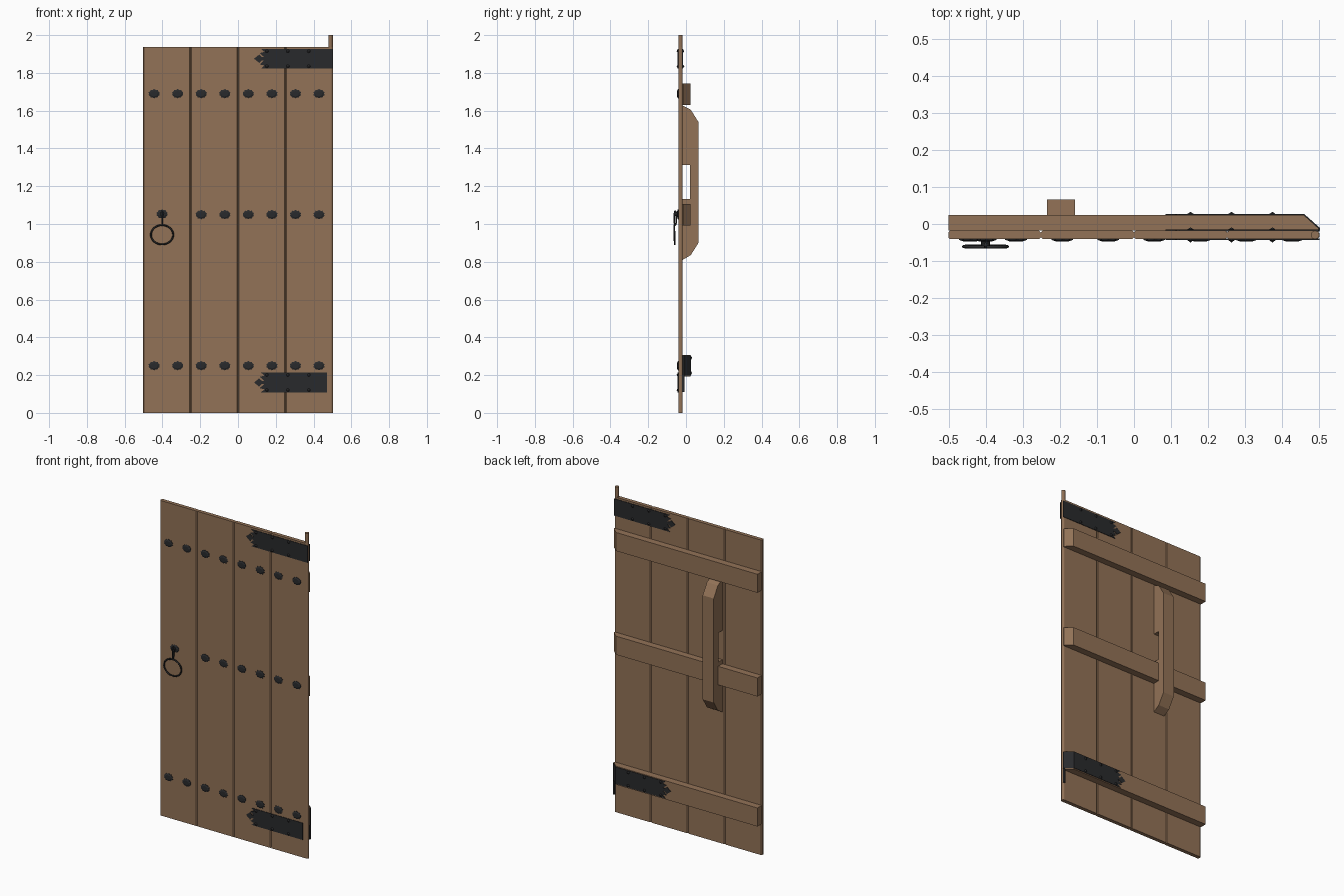
import bpy, bmesh, math
from mathutils import Vector

if "Cube" in bpy.data.objects:
    bpy.data.objects.remove(bpy.data.objects["Cube"])


def material(name, rgb):
    m = bpy.data.materials.new(name)
    m.diffuse_color = (*rgb, 1)
    m.use_nodes = True
    m.node_tree.nodes["Principled BSDF"].inputs["Base Color"].default_value = m.diffuse_color
    return m


WOOD = material("brown wood", (0.29, 0.17, 0.095))
IRON = material("dark iron", (0.022, 0.023, 0.025))


def finish(name, bm, mat):
    bmesh.ops.recalc_face_normals(bm, faces=bm.faces)
    me = bpy.data.meshes.new(name)
    bm.to_mesh(me)
    bm.free()
    me.materials.append(mat)
    ob = bpy.data.objects.new(name, me)
    bpy.context.collection.objects.link(ob)
    return ob


def prism(name, pts, axis, a, b, mat):
    """Extrude a 2D outline along an axis from a to b."""
    place = {'x': lambda p, t: (t, p[0], p[1]),
             'y': lambda p, t: (p[0], t, p[1]),
             'z': lambda p, t: (p[0], p[1], t)}[axis]
    bm = bmesh.new()
    f = bm.faces.new([bm.verts.new(place(p, a)) for p in pts])
    ext = bmesh.ops.extrude_face_region(bm, geom=[f])
    move = Vector(place((0, 0), b - a))
    bmesh.ops.translate(bm, vec=move, verts=[v for v in ext['geom'] if isinstance(v, bmesh.types.BMVert)])
    return finish(name, bm, mat)


def tube(name, pts, radius, mat):
    """Closed round wire through points."""
    cu = bpy.data.curves.new(name, 'CURVE')
    cu.dimensions = '3D'
    cu.bevel_depth = radius
    cu.bevel_resolution = 2
    sp = cu.splines.new('POLY')
    sp.points.add(len(pts) - 1)
    for q, p in zip(sp.points, pts):
        q.co = (*p, 1)
    sp.use_cyclic_u = True
    cu.materials.append(mat)
    ob = bpy.data.objects.new(name, cu)
    bpy.context.collection.objects.link(ob)
    return ob


FRONT, BACK, TOP = -0.041, -0.018, 1.938
MID = (FRONT + BACK) / 2
HALF = (BACK - FRONT) / 2
BATTEN = 0.024

# Four planks with chamfered edges; the hinge side is rounded
xs = [-0.503, -0.252, 0, 0.252, 0.503]
c = 0.005
for i in range(4):
    x0, x1 = xs[i], xs[i + 1]
    pts = [(x0 + c, BACK), (x0, BACK - c), (x0, FRONT + c), (x0 + c, FRONT)]
    if i < 3:
        pts += [(x1 - c, FRONT), (x1, FRONT + c), (x1, BACK - c), (x1 - c, BACK)]
    else:
        for k in range(9):
            t = -math.pi / 2 + math.pi * k / 8
            pts.append((x1 - HALF + HALF * math.cos(t), MID + HALF * math.sin(t)))
    prism(f"plank_{i + 1}", pts, 'z', 0, TOP, WOOD)

# Pivot pin on the hinge side
pin = [(0.4905 + 0.0115 * math.cos(k * math.pi / 6), MID + 0.0115 * math.sin(k * math.pi / 6)) for k in range(12)]
prism("pivot_pin", pin, 'z', TOP - 0.01, 2.0, WOOD)

# Battens across the back, bevelled at the hinge end
for i, z in enumerate((0.25, 1.05, 1.688)):
    prism(f"batten_{i + 1}", [(-0.503, BACK), (0.5, BACK), (0.5, -0.012), (0.46, BATTEN), (-0.503, BATTEN)],
          'z', z - 0.057, z + 0.057, WOOD)

# Bar holder with a slot through it
prism("bar_holder", [(BACK, 1.627), (0.025, 1.605), (0.066, 1.54), (0.066, 0.90), (0.025, 0.835), (BACK, 0.81),
                     (BACK, 1.132), (0.022, 1.132), (0.022, 1.312), (BACK, 1.312)],
      'x', -0.235, -0.16, WOOD)


# Hinge straps with spade tips and pointed nails
def strap(name, z, y, side, x_end):
    half = [(x_end, 0.052), (0.122, 0.052), (0.14, 0.036), (0.115, 0.03), (0.138, 0.009),
            (0.126, 0.009), (0.112, 0.022)]
    pts = [(x, z + h) for x, h in half] + [(0.085, z)] + [(x, z - h) for x, h in reversed(half)]
    prism(name, pts, 'y', y - side * 0.002, y + side * 0.003, IRON)
    bm = bmesh.new()
    for x in (0.153, 0.264, 0.375):
        for dz in (-0.04, 0.04):
            base = [bm.verts.new((x + 0.01 * math.cos(k * math.pi / 4), y + side * 0.002,
                                  z + dz + 0.01 * math.sin(k * math.pi / 4))) for k in range(8)]
            tip = bm.verts.new((x, y + side * 0.009, z + dz))
            bm.faces.new(base)
            for k in range(8):
                bm.faces.new((base[k], base[(k + 1) % 8], tip))
    finish(name + "_nails", bm, IRON)


strap("top_hinge_front", 1.875, FRONT, -1, 0.503)
strap("top_hinge_back", 1.875, BACK, 1, 0.5)
strap("bottom_hinge_front", 0.161, FRONT, -1, 0.47)
strap("bottom_hinge_back", 0.251, BATTEN, 1, 0.461)
# Bent end of the lower strap and the tab beneath it
prism("bottom_hinge_bend", [(0.459, 0.022), (0.461, 0.027), (0.504, -0.011), (0.504, BACK), (0.499, BACK),
                            (0.499, -0.013)], 'z', 0.199, 0.303, IRON)
prism("bottom_hinge_tab", [(0.492, -0.02), (0.502, -0.02), (0.502, -0.009), (0.492, -0.009)],
      'z', 0.11, 0.2, IRON)


# Scalloped oval rosettes in rows
def rosette(bm, x, z):
    def ring(s, y):
        return [bm.verts.new((x + s * (0.031 if k % 2 else 0.027) * math.cos(k * math.pi / 10), y,
                              z + s * (0.025 if k % 2 else 0.021) * math.sin(k * math.pi / 10)))
                for k in range(20)]
    loops = [ring(1, FRONT + 0.001), ring(1, FRONT - 0.002), ring(0.6, FRONT - 0.006)]
    bm.faces.new(loops[0])
    bm.faces.new(loops[2])
    for a, b in zip(loops, loops[1:]):
        for k in range(20):
            j = (k + 1) % 20
            bm.faces.new((a[k], a[j], b[j], b[k]))


bm = bmesh.new()
for z in (0.25, 1.05, 1.69):
    for i in range(8):
        if z == 1.05 and i < 2:
            continue
        rosette(bm, -0.444 + i * 0.1247, z)
rosette(bm, -0.402, 1.053)
finish("rosettes", bm, IRON)

# Ring pull: stud, hanging link and oval ring
stud = [(-0.402 + 0.012 * math.cos(k * math.pi / 5), 1.053 + 0.012 * math.sin(k * math.pi / 5)) for k in range(10)]
prism("ring_stud", stud, 'y', FRONT, -0.06, IRON)
N = 32
ang = [2 * math.pi * k / N for k in range(N)]
tube("ring_link", [(-0.402, -0.057 + 0.006 * math.cos(t), 1.031 + 0.037 * math.sin(t)) for t in ang], 0.004, IRON)
tube("pull_ring", [(-0.402 + 0.059 * math.cos(t), -0.061 - 0.001 * math.sin(t), 0.943 + 0.051 * math.sin(t))
                   for t in ang], 0.0045, IRON)
